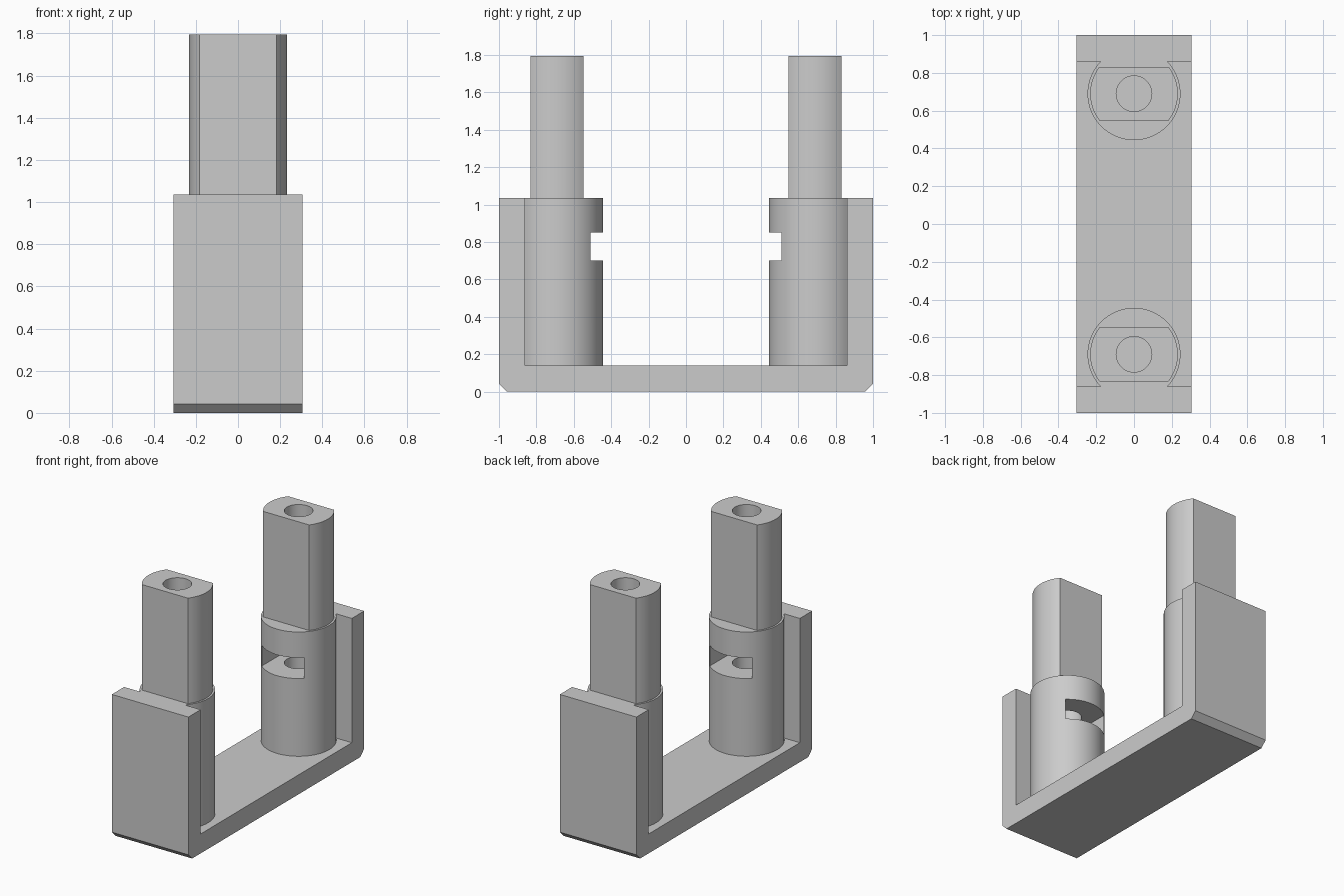
import bpy
import bmesh
import math
from mathutils import Vector

if "Cube" in bpy.data.objects:
    bpy.data.objects.remove(bpy.data.objects["Cube"], do_unlink=True)

# Single plain plastic colour
GREY = (0.6, 0.6, 0.6, 1.0)
grey = bpy.data.materials.new("plain grey")
grey.use_nodes = True
grey.diffuse_color = GREY
grey.node_tree.nodes["Principled BSDF"].inputs["Base Color"].default_value = GREY

# Main sizes
HALF_WIDTH = 0.305
WALL_TOP = 1.035
FLOOR_TOP = 0.14
POST_TOP = 1.795
TOWER_Y = 0.69


def prism(name, outline, start, sweep):
    """Extrude a closed 2D outline; start places its points in space."""
    bm = bmesh.new()
    face = bm.faces.new([bm.verts.new(start(a, b)) for a, b in outline])
    new = bmesh.ops.extrude_face_region(bm, geom=[face])["geom"]
    moved = [v for v in new if isinstance(v, bmesh.types.BMVert)]
    bmesh.ops.translate(bm, verts=moved, vec=Vector(sweep))
    bmesh.ops.recalc_face_normals(bm, faces=bm.faces[:])
    mesh = bpy.data.meshes.new(name)
    bm.to_mesh(mesh)
    bm.free()
    mesh.materials.append(grey)
    obj = bpy.data.objects.new(name, mesh)
    bpy.context.collection.objects.link(obj)
    return obj


def upright(name, outline, y, z0, z1):
    return prism(name, outline, lambda a, b: (a, y + b, z0), (0, 0, z1 - z0))


def arc(radius, first, last, steps):
    angles = [first + (last - first) * i / steps for i in range(steps + 1)]
    return [(radius * math.cos(t), radius * math.sin(t)) for t in angles]


def circle(radius, steps=64):
    return arc(radius, 0, math.tau, steps)[:-1]


def combine(target, tool, operation):
    """Apply a boolean and discard the tool."""
    bpy.context.view_layer.objects.active = target
    mod = target.modifiers.new("join or cut", "BOOLEAN")
    mod.operation = operation
    mod.solver = "EXACT"
    mod.object = tool
    bpy.ops.object.modifier_apply(modifier=mod.name)
    bpy.data.objects.remove(tool, do_unlink=True)


# U-shaped bracket with chamfered bottom edges
half = [(0.957, 0), (1, 0.043), (1, WALL_TOP), (0.86, WALL_TOP), (0.86, FLOOR_TOP)]
profile = half + [(-y, z) for y, z in reversed(half)]
bracket = prism("bracket_with_towers", profile,
                lambda a, b: (-HALF_WIDTH, a, b), (2 * HALF_WIDTH, 0, 0))

# Post section: a circle with flats at front and back
flat = math.asin(0.1425 / 0.232)
post_outline = arc(0.232, -flat, flat, 16) + arc(0.232, math.pi - flat, math.pi + flat, 16)

for side in (-1, 1):
    y = side * TOWER_Y
    # Round tower and the flattened post on top
    combine(bracket, upright("tower", circle(0.246), y, 0.07, WALL_TOP), "UNION")
    combine(bracket, upright("post", post_outline, y, 0.95, POST_TOP), "UNION")
    # Bolt hole down the middle
    combine(bracket, upright("bolt_hole", circle(0.094, 48), y, FLOOR_TOP, 1.9), "DIFFERENCE")
    # Nut slot opening towards the middle of the bracket
    slot = [(-0.167, -0.3 * side), (0.167, -0.3 * side),
            (0.167, 0.167 * side), (-0.167, 0.167 * side)]
    combine(bracket, upright("nut_slot", slot, y, 0.70, 0.85), "DIFFERENCE")

# Smooth the round walls, keep the edges sharp
bpy.ops.object.select_all(action="DESELECT")
bracket.select_set(True)
bpy.context.view_layer.objects.active = bracket
bpy.ops.object.shade_smooth_by_angle(angle=math.radians(25))
